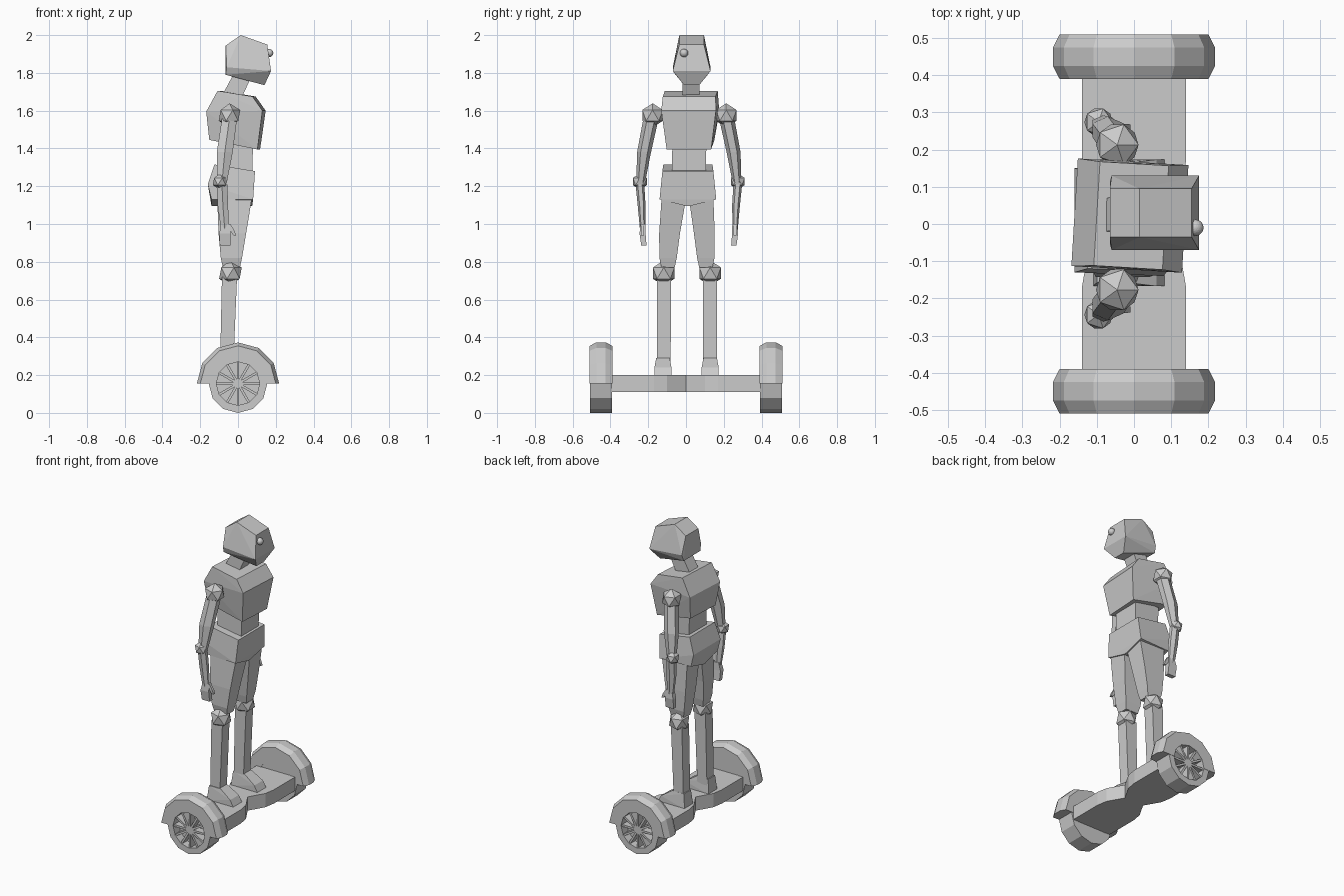
import bpy, bmesh, math
from mathutils import Vector, Matrix

cube = bpy.data.objects.get("Cube")
if cube:
    bpy.data.objects.remove(cube, do_unlink=True)

grey = bpy.data.materials.new("plain grey")
grey.use_nodes = True
COLOUR = (0.6, 0.6, 0.6, 1)
grey.diffuse_color = COLOUR
grey.node_tree.nodes["Principled BSDF"].inputs["Base Color"].default_value = COLOUR


def finish(name, bm):
    bmesh.ops.recalc_face_normals(bm, faces=bm.faces)
    mesh = bpy.data.meshes.new(name)
    bm.to_mesh(mesh)
    bm.free()
    mesh.materials.append(grey)
    obj = bpy.data.objects.new(name, mesh)
    bpy.context.collection.objects.link(obj)
    return obj


def hull(name, points, centre, yaw=0):
    """Convex block from (x, half width, z) points, mirrored about y = centre."""
    bm = bmesh.new()
    for x, w, z in points:
        for s in (-1, 1):
            bm.verts.new((x, s * w, z))
    bmesh.ops.convex_hull(bm, input=bm.verts)
    bmesh.ops.dissolve_limit(bm, angle_limit=0.03, verts=bm.verts, edges=bm.edges)
    bm.transform(Matrix.Translation((0, centre, 0)) @ Matrix.Rotation(yaw, 4, "Z"))
    return finish(name, bm)


def loft(name, sections, sides=4):
    """Skin through horizontal rings given as (x, y, z, half x, half y)."""
    bm = bmesh.new()
    rings = []
    grow = 1 / math.cos(math.pi / sides)
    for x, y, z, rx, ry in sections:
        ring = []
        for i in range(sides):
            a = math.tau * (i + 0.5) / sides
            ring.append(bm.verts.new((x + grow * rx * math.cos(a), y + grow * ry * math.sin(a), z)))
        rings.append(ring)
    for a, b in zip(rings, rings[1:]):
        for i in range(sides):
            j = (i + 1) % sides
            bm.faces.new((a[i], a[j], b[j], b[i]))
    bm.faces.new(rings[0])
    bm.faces.new(rings[-1])
    return finish(name, bm)


def ball(name, centre, radius, level=1):
    bm = bmesh.new()
    bmesh.ops.create_icosphere(bm, subdivisions=level, radius=radius,
                               matrix=Matrix.Translation(centre))
    return finish(name, bm)


def revolve(name, profile, side, arc, steps):
    """Sweep a closed (radius, y) profile around the axle."""
    bm = bmesh.new()
    full = arc >= math.tau
    rings = []
    for k in range(steps if full else steps + 1):
        a = arc * k / steps
        rings.append([bm.verts.new((r * math.cos(a), side * y, AXLE + r * math.sin(a)))
                      for r, y in profile])
    for k in range(steps):
        a, b = rings[k], rings[(k + 1) % len(rings)]
        for i in range(len(profile)):
            j = (i + 1) % len(profile)
            bm.faces.new((a[i], a[j], b[j], b[i]))
    if not full:
        bm.faces.new(rings[0])
        bm.faces.new(rings[-1])
    return finish(name, bm)


# Head, eye and neck
hull("head", [(-0.065, 0.065, 1.945), (-0.065, 0.085, 1.79), (0.015, 0.065, 2.0),
              (0.155, 0.065, 1.95), (0.175, 0.1, 1.81), (-0.06, 0.1, 1.83),
              (0.14, 0.04, 1.735)], 0.03)
ball("eye", (0.165, -0.01, 1.905), 0.022, 3)
loft("neck", [(-0.035, 0.025, 1.67, 0.055, 0.045), (0.03, 0.027, 1.8, 0.05, 0.045)])

# Torso
hull("chest", [(-0.1, 0.14, 1.705), (0.085, 0.14, 1.675), (0.138, 0.145, 1.6),
               (0.11, 0.118, 1.395), (-0.145, 0.12, 1.445), (-0.16, 0.145, 1.595)],
     0.022, -0.06)
loft("waist", [(-0.01, 0.015, 1.27, 0.085, 0.09), (-0.01, 0.018, 1.43, 0.09, 0.09)])
hull("pelvis", [(-0.125, 0.13, 1.315), (0.09, 0.135, 1.28), (0.08, 0.15, 1.13),
                (0.075, 0.01, 1.095), (-0.16, 0.14, 1.21), (-0.14, 0.14, 1.13),
                (-0.14, 0.01, 1.095)], 0.01)

# Limbs
for label, s in (("front", -1), ("rear", 1)):
    def at(d, c=0.015):
        return c + s * d

    loft(label + "_thigh", [(-0.035, at(0.1, 0.005), 0.77, 0.045, 0.035),
                            (-0.035, at(0.1, 0.005), 0.82, 0.056, 0.046),
                            (-0.03, at(0.092, 0.005), 0.95, 0.073, 0.055),
                            (-0.018, at(0.072, 0.008), 1.14, 0.092, 0.065)])
    ball(label + "_knee", (-0.04, at(0.123, 0.005), 0.74), 0.067)
    loft(label + "_shin", [(-0.06, at(0.122, 0.005), 0.25, 0.035, 0.036),
                           (-0.045, at(0.122, 0.005), 0.72, 0.04, 0.037)])
    hull(label + "_foot", [(-0.11, 0.045, 0.195), (-0.1, 0.036, 0.29), (-0.015, 0.036, 0.29),
                           (0.06, 0.045, 0.24), (0.085, 0.045, 0.195)], at(0.125, 0.003))

    ball(label + "_shoulder", (-0.045, at(0.195, 0.018), 1.575), 0.064)
    loft(label + "_upper_arm", [(-0.085, at(0.255), 1.22, 0.026, 0.02),
                                (-0.07, at(0.237), 1.38, 0.042, 0.032),
                                (-0.045, at(0.2), 1.56, 0.04, 0.035)], 6)
    ball(label + "_elbow", (-0.095, at(0.259), 1.225), 0.043)
    loft(label + "_forearm", [(-0.07, at(0.245), 0.97, 0.02, 0.012),
                              (-0.08, at(0.25), 1.1, 0.028, 0.018),
                              (-0.085, at(0.259), 1.21, 0.028, 0.02)], 6)
    loft(label + "_hand", [(-0.068, at(0.238), 0.885, 0.028, 0.014),
                           (-0.07, at(0.245), 0.95, 0.03, 0.016),
                           (-0.065, at(0.243), 1.0, 0.022, 0.013)])
    loft(label + "_thumb", [(-0.017, at(0.245), 0.94, 0.007, 0.008),
                            (-0.03, at(0.245), 0.965, 0.011, 0.009),
                            (-0.05, at(0.245), 1.0, 0.01, 0.008)])

# Deck, pinched in the middle
outline = [(0.14, -0.4), (0.14, -0.17), (0.128, -0.1), (0.07, 0),
           (0.128, 0.1), (0.14, 0.17), (0.14, 0.4)]
outline += [(-x, y) for x, y in reversed(outline)]
bm = bmesh.new()
base = bm.faces.new([bm.verts.new((x, y, 0.11)) for x, y in outline])
top = bmesh.ops.extrude_face_region(bm, geom=[base], use_keep_orig=True)["geom"]
bmesh.ops.translate(bm, vec=(0, 0, 0.09),
                    verts=[v for v in top if isinstance(v, bmesh.types.BMVert)])
finish("deck", bm)

# Wheels with half-round fenders and spokes
AXLE = 0.155
for label, s in (("front", -1), ("rear", 1)):
    revolve(label + "_tyre", [(0.115, 0.392), (0.155, 0.392), (0.155, 0.508), (0.115, 0.508)],
            s, math.tau, 12)
    revolve(label + "_fender", [(0.115, 0.39), (0.2, 0.39), (0.218, 0.425), (0.218, 0.475),
                                (0.2, 0.51), (0.115, 0.51)], s, math.pi, 6)
    bm = bmesh.new()
    bmesh.ops.create_cone(bm, cap_ends=True, segments=12, radius1=0.118, radius2=0.118, depth=0.06,
                          matrix=Matrix.Translation((0, s * 0.423, AXLE))
                          @ Matrix.Rotation(math.pi / 2, 4, "X"))
    finish(label + "_hub", bm)
    bm = bmesh.new()
    for k in range(12):
        place = (Matrix.Translation((0, s * 0.475, AXLE)) @ Matrix.Rotation(math.tau * k / 12, 4, "Y")
                 @ Matrix.Translation((0.058, 0, 0)) @ Matrix.Diagonal((0.116, 0.05, 0.013, 1)))
        bmesh.ops.create_cube(bm, size=1, matrix=place)
    finish(label + "_spokes", bm)
